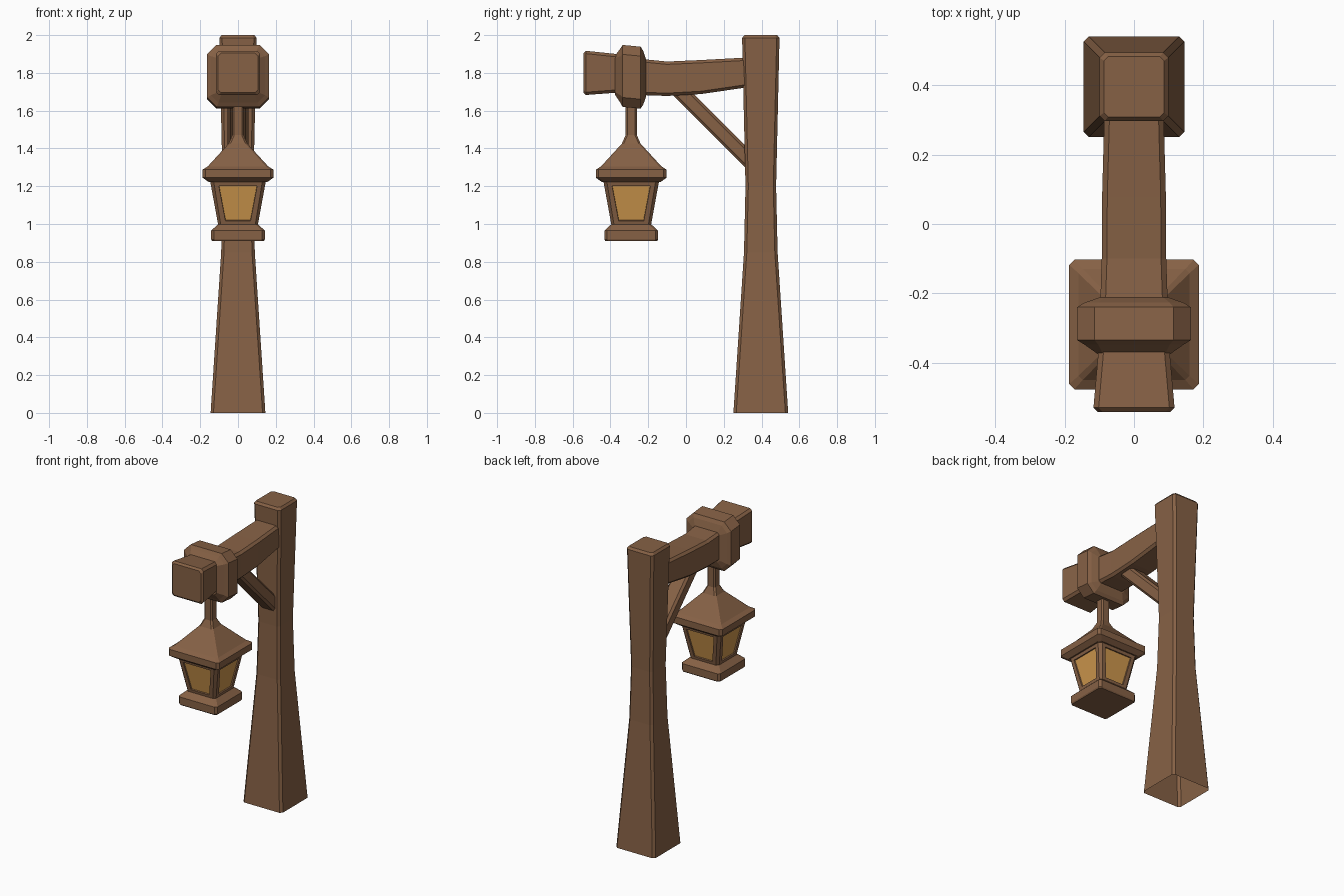
import bpy, bmesh
from mathutils import Vector

if "Cube" in bpy.data.objects:
    bpy.data.objects.remove(bpy.data.objects["Cube"])


def material(name, color):
    m = bpy.data.materials.new(name)
    m.diffuse_color = (*color, 1)
    m.use_nodes = True
    m.node_tree.nodes["Principled BSDF"].inputs["Base Color"].default_value = m.diffuse_color
    return m


WOOD = material("brown_wood", (0.24, 0.12, 0.06))
GLOW = material("amber_pane", (0.62, 0.31, 0.075))
X, Y, Z = Vector((1, 0, 0)), Vector((0, 1, 0)), Vector((0, 0, 1))


def loft(name, rings, u, v, caps=(True, True), panes=None):
    """Skin chamfered rectangles: each ring is (centre, half_u, half_v, chamfer)."""
    bm = bmesh.new()
    loops = []
    for c, a, b, k in rings:
        pts = [(a, k - b), (a, b - k), (a - k, b), (k - a, b),
               (-a, b - k), (-a, k - b), (k - a, -b), (a - k, -b)]
        loops.append([bm.verts.new(Vector(c) + u * p + v * q) for p, q in pts])
    sides = []
    for lo, hi in zip(loops, loops[1:]):
        for i in range(8):
            j = (i + 1) % 8
            sides.append(bm.faces.new((lo[i], lo[j], hi[j], hi[i])))
    if caps[0]:
        bm.faces.new(loops[0][::-1])
    if caps[1]:
        bm.faces.new(loops[-1])
    bm.normal_update()
    # recessed glowing panes in the broad faces of one band
    if panes is not None:
        broad = sides[panes * 8:panes * 8 + 8:2]
        bmesh.ops.inset_individual(bm, faces=broad, thickness=0.036)
        bmesh.ops.inset_individual(bm, faces=broad, thickness=0.002, depth=-0.008)
        for f in broad:
            f.material_index = 1
    if all(caps):
        bmesh.ops.recalc_face_normals(bm, faces=bm.faces[:])
    me = bpy.data.meshes.new(name)
    bm.to_mesh(me)
    bm.free()
    me.materials.append(WOOD)
    me.materials.append(GLOW)
    ob = bpy.data.objects.new(name, me)
    bpy.context.collection.objects.link(ob)
    return ob


# flared post, open underneath
post = [(0, .145, .015), (.85, .089, .015), (1.2, .081, .015),
        (1.985, .099, .015), (2.0, .087, .012)]
loft("post", [((0, .396, z), h, h, k) for z, h, k in post], X, Y, (False, True))

# gently bowed beam: y, bottom, top, half width
beam = [(.36, 1.73, 1.885, .085), (.30, 1.72, 1.88, .086), (.08, 1.688, 1.868, .092),
        (-.10, 1.678, 1.86, .093), (-.22, 1.682, 1.872, .097),
        (-.37, 1.695, 1.90, .103), (-.53, 1.683, 1.917, .117), (-.542, 1.695, 1.905, .105)]
loft("beam", [((0, y, (b + t) / 2), w, (t - b) / 2, .015) for y, b, t, w in beam], X, Z)

# thick collar around the beam
collar = [(-.375, .105, .015), (-.348, .143, .04), (-.335, .164, .05),
          (-.240, .164, .05), (-.227, .143, .04), (-.212, .10, .015)]
loft("collar", [((0, y, 1.752 - y * .095), h, h, k) for y, h, k in collar], X, Z)

# diagonal brace
side = (Y + Z).normalized()
loft("brace", [((0, y, z), .055, .041, .014) for y, z in ((-.055, 1.725), (.35, 1.32))], X, side)

# hanger rod sweeping into the pyramid roof and its eaves
roof = [(1.66, .03, .01), (1.47, .03, .01), (1.425, .05, .01), (1.305, .16, .012),
        (1.288, .187, .015), (1.245, .187, .015), (1.222, .155, .015)]
loft("hanger_and_roof", [((0, -.29, z), h, h, k) for z, h, k in roof], X, Y)

# tapered lantern body with four panes
body = [(.99, .104, .014), (1.225, .147, .018)]
loft("lantern_body", [((0, -.29, z), h, h, k) for z, h, k in body], X, Y, panes=0)

# lantern base
base = [(.91, .137, .012), (.918, .142, .014), (.965, .142, .014), (1.0, .104, .014)]
loft("lantern_base", [((0, -.29, z), h, h, k) for z, h, k in base], X, Y)
